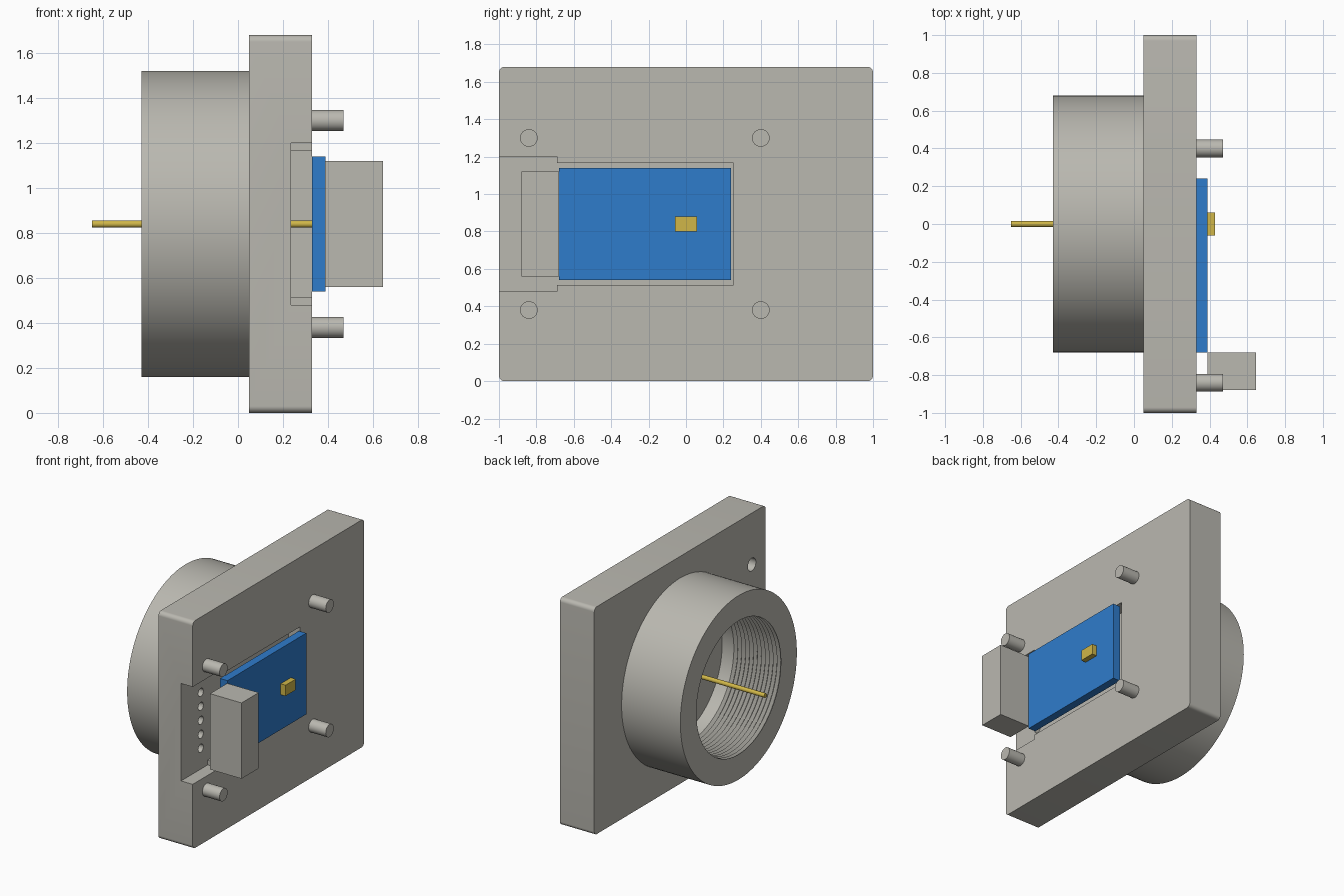
import bpy, bmesh, math
from math import cos, sin, pi

cube = bpy.data.objects.get("Cube")
if cube:
    bpy.data.objects.remove(cube, do_unlink=True)


def material(name, rgb):
    m = bpy.data.materials.new(name)
    m.use_nodes = True
    m.diffuse_color = (*rgb, 1)
    m.node_tree.nodes["Principled BSDF"].inputs["Base Color"].default_value = (*rgb, 1)
    return m


GREY = material("warm grey", (0.49, 0.48, 0.435))
BLUE = material("board blue", (0.028, 0.2, 0.6))
GOLD = material("gold", (0.63, 0.47, 0.065))
MID_Z = 0.84


def finish(name, bm, mat):
    bmesh.ops.recalc_face_normals(bm, faces=bm.faces)
    mesh = bpy.data.meshes.new(name)
    bm.to_mesh(mesh)
    bm.free()
    ob = bpy.data.objects.new(name, mesh)
    bpy.context.collection.objects.link(ob)
    mesh.materials.append(mat)
    return ob


def prism(name, outline, x0, x1, mat=GREY):
    """Extrude a (y, z) outline along x."""
    bm = bmesh.new()
    face = bm.faces.new([bm.verts.new((x0, y, z)) for y, z in outline])
    ext = bmesh.ops.extrude_face_region(bm, geom=[face])["geom"]
    for v in ext:
        if isinstance(v, bmesh.types.BMVert):
            v.co.x = x1
    return finish(name, bm, mat)


def rect(y0, y1, z0, z1):
    return [(y0, z0), (y1, z0), (y1, z1), (y0, z1)]


def circle(y, z, r, n=32):
    return [(y + r * cos(2 * pi * i / n), z + r * sin(2 * pi * i / n)) for i in range(n)]


def rounded_rect(y0, y1, z0, z1, r, steps=8):
    pts = []
    corners = [(y1 - r, z1 - r), (y0 + r, z1 - r), (y0 + r, z0 + r), (y1 - r, z0 + r)]
    for k, (y, z) in enumerate(corners):
        for i in range(steps + 1):
            a = (k + i / steps) * pi / 2
            pts.append((y + r * cos(a), z + r * sin(a)))
    return pts


def smooth(ob):
    bpy.ops.object.select_all(action="DESELECT")
    ob.select_set(True)
    bpy.context.view_layer.objects.active = ob
    bpy.ops.object.shade_smooth_by_angle(angle=math.radians(30))


def cut(ob, cutter):
    mod = ob.modifiers.new("cut", "BOOLEAN")
    mod.operation = "DIFFERENCE"
    mod.solver = "EXACT"
    mod.object = cutter
    bpy.context.view_layer.objects.active = ob
    bpy.ops.object.modifier_apply(modifier=mod.name)
    bpy.data.objects.remove(cutter, do_unlink=True)


# Mounting plate with a stepped pocket open at the front edge
plate = prism("mounting_plate", rounded_rect(-1, 1, 0, 1.68, 0.03), 0.05, 0.33)
half = [(-1.1, 0.36), (-0.69, 0.36), (-0.69, 0.325), (0.255, 0.325)]
pocket = [(y, MID_Z - h) for y, h in half] + [(y, MID_Z + h) for y, h in reversed(half)]
cut(plate, prism("pocket_cutter", pocket, 0.235, 0.4))

# Row of contact holes in the pocket floor
for i in range(-2, 3):
    cut(plate, prism("contact_cutter", circle(-0.77, MID_Z + 0.103 * i, 0.03, 24), 0.1, 0.3))

# Four pegs, each with a blind hole behind it
for y, side in ((-0.84, "front"), (0.4, "back")):
    for dz, level in ((-0.46, "lower"), (0.46, "upper")):
        spot = circle(y, MID_Z + dz, 0.047)
        cut(plate, prism("peg_hole_cutter", spot, 0.0, 0.28))
        smooth(prism(f"{level}_{side}_peg", spot, 0.325, 0.47))
smooth(plate)

# Threaded ring, turned around the x axis from an (x, radius) profile
MOUTH, BASE, OUTER, BORE = -0.43, 0.05, 0.68, 0.515
PITCH, DEPTH, TURNS = 0.032, 0.022, 12
profile = [(BASE, OUTER), (MOUTH, OUTER)]
for t in range(TURNS):
    x = MOUTH + t * PITCH
    profile += [(x, BORE - DEPTH), (x + PITCH / 2, BORE)]
profile += [(MOUTH + TURNS * PITCH, BORE - DEPTH), (BASE, BORE - DEPTH)]

bm = bmesh.new()
SEGMENTS = 128
rows = []
for x, r in profile:
    rows.append([bm.verts.new((x, y, z)) for y, z in circle(0, MID_Z, r, SEGMENTS)])
for a, b in zip(rows, rows[1:] + rows[:1]):
    for i in range(SEGMENTS):
        j = (i + 1) % SEGMENTS
        bm.faces.new((a[i], a[j], b[j], b[i]))
smooth(finish("threaded_ring", bm, GREY))

# Circuit board, its connector, chip and central probe
prism("circuit_board", rect(-0.68, 0.24, 0.54, 1.14), 0.33, 0.39, BLUE)
prism("connector", rect(-0.88, -0.68, 0.56, 1.12), 0.388, 0.645)
prism("chip", rect(-0.06, 0.06, 0.8, 0.88), 0.388, 0.43, GOLD)
smooth(prism("probe_rod", circle(0, MID_Z, 0.016, 24), -0.65, 0.335, GOLD))
